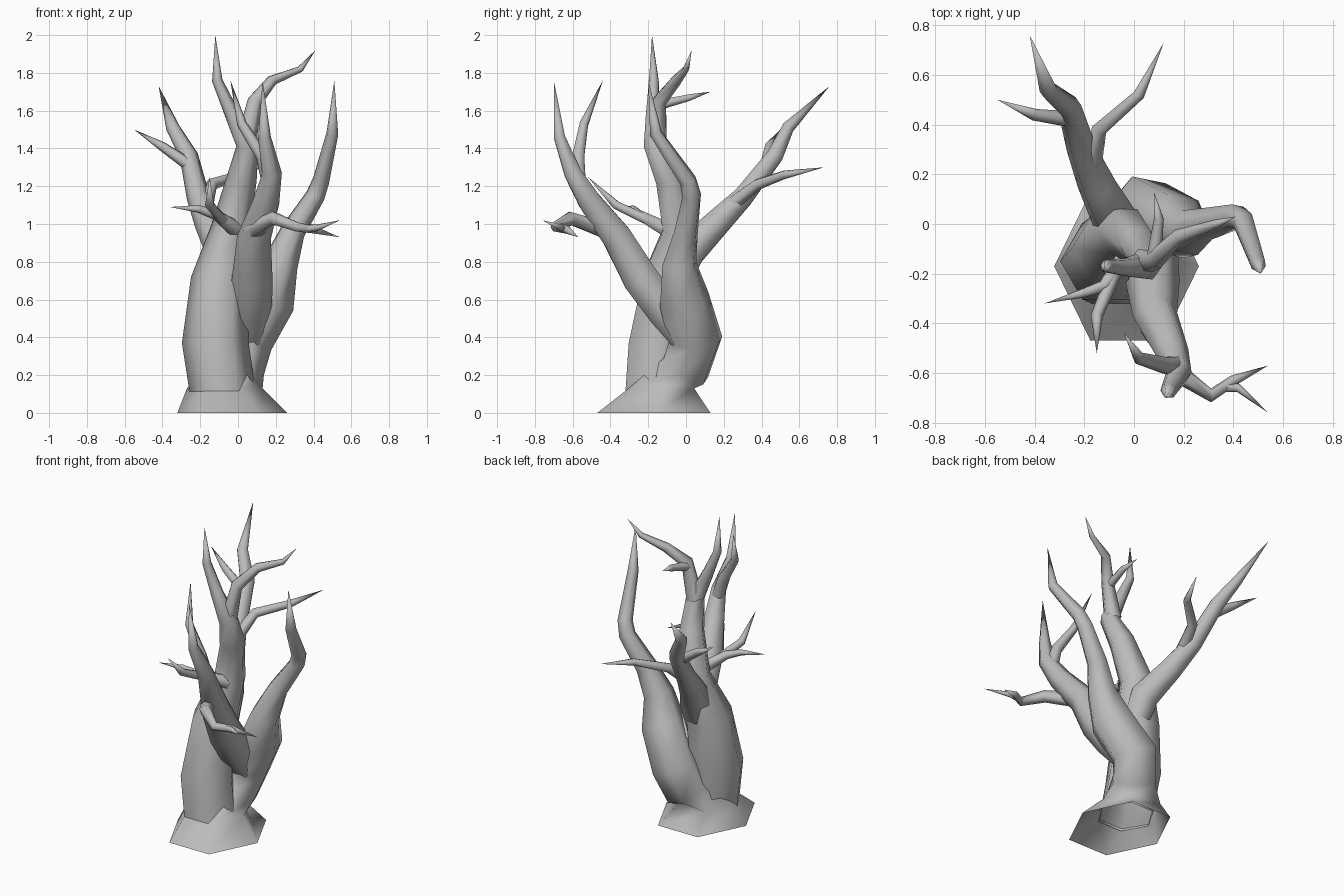
import bpy, bmesh, math
from mathutils import Vector

bark = bpy.data.materials.new("grey_bark")
bark.diffuse_color = (0.5, 0.5, 0.5, 1)


def limb(name, pts, sides=6, flat_start=False):
    """Tapered tube through (x, y, z, radius) points; zero radius closes to a tip."""
    P = [Vector(p[:3]) for p in pts]
    bm = bmesh.new()
    rings = []
    ref = Vector((1, 0, 0))
    for i, p in enumerate(P):
        a = (p - P[i - 1]).normalized() if i else (P[1] - p).normalized()
        b = (P[i + 1] - p).normalized() if i < len(P) - 1 else a
        t = (a + b).normalized()
        if flat_start and i < 2:
            t = Vector((0, 0, 1))
        ref = ref - t * ref.dot(t)
        if ref.length < 0.05:
            ref = t.orthogonal()
        ref.normalize()
        side = t.cross(ref)
        r = pts[i][3]
        if r == 0:
            rings.append([bm.verts.new(p)])
        else:
            rings.append([bm.verts.new(p + (ref * math.cos(k * math.tau / sides)
                          + side * math.sin(k * math.tau / sides)) * r)
                          for k in range(sides)])
    for lo, hi in zip(rings, rings[1:]):
        for k in range(sides):
            n = (k + 1) % sides
            if len(hi) == 1:
                bm.faces.new((lo[k], lo[n], hi[0]))
            else:
                bm.faces.new((lo[k], lo[n], hi[n], hi[k]))
    me = bpy.data.meshes.new(name)
    bm.to_mesh(me)
    bm.free()
    me.materials.append(bark)
    me.shade_smooth()
    ob = bpy.data.objects.new(name, me)
    bpy.context.collection.objects.link(ob)
    return ob


# Flared root and back trunk that bulges backward and runs into the right limb
root = limb("root_and_right_limb", [
    (-0.03, -0.17, 0, 0.32), (-0.07, -0.13, 0.13, 0.2), (0.0, 0.0, 0.24, 0.145),
    (0.04, 0.05, 0.39, 0.15), (0.17, -0.01, 0.6, 0.138), (0.225, -0.035, 0.79, 0.095),
    (0.29, 0.0, 0.96, 0.067), (0.41, 0.03, 1.15, 0.052), (0.44, 0.01, 1.23, 0.046),
    (0.5, -0.16, 1.48, 0.033), (0.51, -0.2, 1.76, 0)], flat_start=True)
for v in root.data.vertices:  # ground ring is slightly deeper than wide
    if v.co.z < 0.001:
        v.co.x = -0.03 + (v.co.x + 0.03) * 0.91
        v.co.y = -0.17 + (v.co.y + 0.17) * 1.08

# Limb crossing from the back trunk to the front
limb("front_limb", [
    (0.05, 0.02, 0.38, 0.1), (0.07, -0.11, 0.54, 0.11), (0.075, -0.24, 0.71, 0.108),
    (0.085, -0.365, 0.93, 0.09), (0.15, -0.51, 1.12, 0.07), (0.18, -0.6, 1.27, 0.052),
    (0.14, -0.67, 1.46, 0.034), (0.13, -0.7, 1.76, 0)])

# Broad front-left trunk running up to the crown
limb("centre_trunk", [
    (-0.08, -0.17, 0.1, 0.175), (-0.12, -0.15, 0.37, 0.177), (-0.1, -0.1, 0.7, 0.15),
    (-0.04, -0.03, 0.97, 0.105), (0.02, -0.09, 1.24, 0.08), (0.05, -0.17, 1.42, 0.06),
    (-0.03, -0.175, 1.58, 0.04), (-0.11, -0.17, 1.76, 0.028), (-0.12, -0.18, 2.0, 0)],
    flat_start=True)

# Back-left limb
limb("back_limb", [
    (-0.04, -0.09, 0.6, 0.08), (-0.07, 0.01, 0.85, 0.1), (-0.15, 0.16, 1.0, 0.08),
    (-0.21, 0.3, 1.14, 0.062), (-0.26, 0.47, 1.36, 0.05), (-0.345, 0.54, 1.51, 0.037),
    (-0.42, 0.76, 1.73, 0)])

# Side branches and twigs
twigs = {
    "back_left_twig": [(-0.24, 0.42, 1.3, 0.035), (-0.4, 0.44, 1.41, 0.025), (-0.55, 0.5, 1.5, 0)],
    "back_right_twig": [(-0.18, 0.2, 1.07, 0.045), (-0.14, 0.38, 1.21, 0.032),
                        (0.02, 0.52, 1.26, 0.024), (0.12, 0.73, 1.3, 0)],
    "left_twig": [(-0.01, -0.1, 0.97, 0.045), (-0.12, -0.25, 1.05, 0.028),
                  (-0.21, -0.28, 1.08, 0.02), (-0.36, -0.32, 1.09, 0)],
    "left_front_twig": [(-0.08, -0.2, 1.02, 0.03), (-0.15, -0.37, 1.1, 0.025), (-0.15, -0.52, 1.25, 0)],
    "front_upper_twig": [(0.17, -0.57, 1.22, 0.045), (0.13, -0.57, 1.36, 0.036),
                         (0.02, -0.54, 1.53, 0.026), (-0.04, -0.44, 1.76, 0)],
    "front_side_branch": [(0.07, -0.41, 0.96, 0.05), (0.19, -0.61, 1.03, 0.038),
                          (0.31, -0.69, 0.985, 0.028), (0.4, -0.63, 0.97, 0.022), (0.54, -0.57, 0.93, 0)],
    "front_side_twig": [(0.36, -0.655, 0.975, 0.022), (0.42, -0.66, 0.98, 0.018), (0.54, -0.76, 1.02, 0)],
    "crown_right_branch": [(0.04, -0.15, 1.42, 0.055), (0.09, -0.14, 1.65, 0.04), (0.18, -0.05, 1.76, 0.03),
                           (0.33, 0.0, 1.82, 0.018), (0.41, 0.03, 1.92, 0)],
    "crown_back_twig": [(0.08, -0.14, 1.63, 0.03), (0.1, 0.02, 1.67, 0.02), (0.08, 0.13, 1.7, 0)],
}
for name, pts in twigs.items():
    limb(name, pts)
